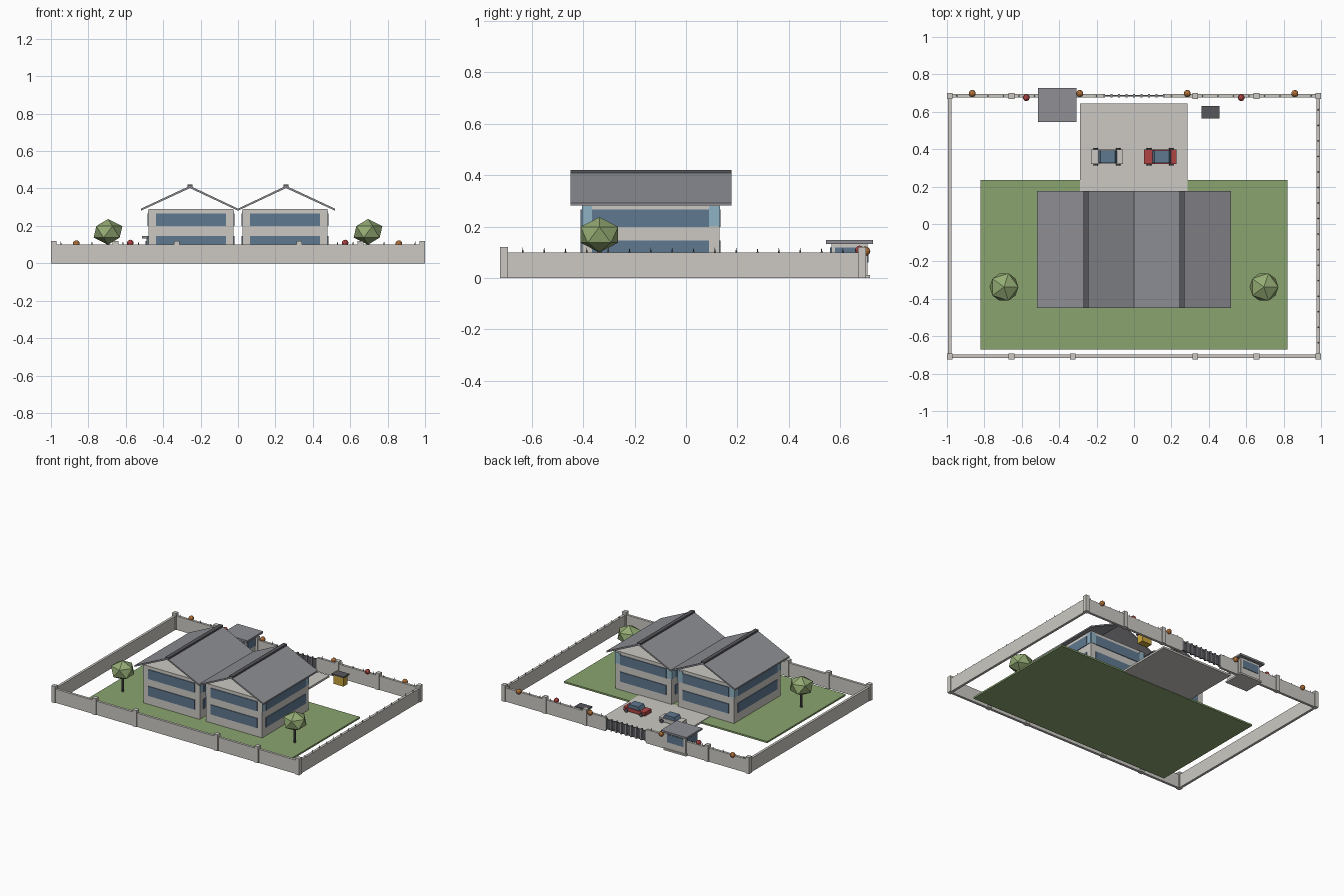
import bpy, math

if "Cube" in bpy.data.objects:
    bpy.data.objects.remove(bpy.data.objects["Cube"])

def lin(h):
    out = []
    for i in (0, 2, 4):
        c = int(h[i:i + 2], 16) / 255
        out.append(c / 12.92 if c <= 0.04045 else ((c + 0.055) / 1.055) ** 2.4)
    return (*out, 1)

COLOURS = dict(plaster="CCC9C3", roof_grey="8E8F95", dark_grey="57575C", grass="8AA56F",
               leaf="94AB74", glass="5F7890", pale_glass="8FB2C4", red="B04444",
               orange="B8753C", yellow="C9A63C")
MATS = {}
for n, h in COLOURS.items():
    MATS[n] = bpy.data.materials.new(n)
    MATS[n].diffuse_color = lin(h)

def finish(name, mat):
    o = bpy.context.object
    o.name = name
    o.data.materials.append(MATS[mat])
    return o

def box(name, mat, x, y, z):
    """Box from (min, max) pairs."""
    bpy.ops.mesh.primitive_cube_add(size=1, location=[(a + b) / 2 for a, b in (x, y, z)])
    o = finish(name, mat)
    o.scale = [b - a for a, b in (x, y, z)]
    return o

def prism(name, mat, profile, y0, y1):
    """Extrude an x-z profile along y."""
    n = len(profile)
    verts = [(x, y, z) for y in (y0, y1) for x, z in profile]
    faces = [list(range(n)), list(range(2 * n - 1, n - 1, -1))]
    faces += [[i, i + n, (i + 1) % n + n, (i + 1) % n] for i in range(n)]
    me = bpy.data.meshes.new(name)
    me.from_pydata(verts, [], faces)
    o = bpy.data.objects.new(name, me)
    bpy.context.collection.objects.link(o)
    me.materials.append(MATS[mat])
    return o

def ball(name, mat, loc, r, sz=1.0, sub=1):
    bpy.ops.mesh.primitive_ico_sphere_add(subdivisions=sub, radius=r, location=loc)
    o = finish(name, mat)
    o.scale.z = sz
    return o

def rod(name, mat, loc, r, h, top=None, rot=(0, 0, 0), sides=8):
    bpy.ops.mesh.primitive_cone_add(vertices=sides, radius1=r, radius2=r if top is None else top,
                                    depth=h, location=loc, rotation=rot)
    return finish(name, mat)

# Ground
box("lawn", "grass", (-.82, .82), (-.67, .235), (0, .012))
box("driveway", "plaster", (-.288, .286), (.12, .645), (.002, .016))

# Perimeter walls and posts
FY, BY, SX, T = -.708, .685, .985, .009
box("front_wall", "plaster", (-SX, SX), (FY - T, FY + T), (0, .1))
for s, side in ((-1, "left"), (1, "right")):
    box(side + "_wall", "plaster", (s * SX - T, s * SX + T), (FY, BY), (0, .1))
    box(side + "_back_wall", "plaster", sorted((s * .165, s * SX)), (BY - T, BY + T), (0, .1))
    for px in (.328, .655, SX):
        for py in (FY, BY):
            box("wall_post", "plaster", (s * px - .015, s * px + .015),
                (py - .016, py + .016), (0, .12))

# Spikes on the right and back walls
for i in range(16):
    rod("wall_spike", "dark_grey", (SX, -.635 + i * .083, .109), .004, .02, 0, sides=5)
for i in range(10):
    for s in (-1, 1):
        rod("wall_spike", "dark_grey", (s * (.2 + i * .083), BY, .109), .004, .02, 0, sides=5)

# Sliding gate with slats
for z in (.02, .08):
    box("gate_rail", "dark_grey", (-.165, .162), (BY - .004, BY + .004), (z - .006, z + .006))
box("gate_panel", "dark_grey", (-.163, .16), (BY - .003, BY + .003), (.015, .085))
for i in range(9):
    x = -.16 + i * .04
    box("gate_slat", "roof_grey", (x - .005, x + .005), (BY - .009, BY + .009), (.01, .092))

# Twin houses
HY0, HY1, P = -.405, .13, .005
for s, side in ((-1, "left"), (1, "right")):
    x0, x1 = sorted((s * .025, s * .479))
    box(side + "_house", "plaster", (x0, x1), (HY0, HY1), (.002, .29))
    for z in ((.075, .145), (.198, .267)):
        box("front_window", "glass", (x0 + .04, x1 - .04), (HY0 - P, HY0), z)
        box("back_window", "glass", (x0 + .04, x1 - .04), (HY1, HY1 + P), z)
        box("side_window", "glass", (x0 - P, x0), (HY0 + .04, HY1 - .04), z)
        box("side_window", "glass", (x1, x1 + P), (HY0 + .04, HY1 - .04), z)
    # Pale corner glass on the upper floor
    for x in (x0, x1):
        for y in ((HY0, HY0 + .04), (HY1 - .04, HY1)):
            box("corner_glass", "pale_glass", (x - .003, x + .003), y, (.2, .28))
    for x in ((x0, x0 + .04), (x1 - .04, x1)):
        box("corner_glass", "pale_glass", x, (HY1, HY1 + .003), (.2, .28))
    # Open gable roof and ridge cap
    c, e0, e1 = s * .257, s * .257 - .262, s * .257 + .262
    if s < 0:
        e1 = 0
    else:
        e0 = 0
    prism(side + "_roof", "roof_grey", [(e0, .292), (c, .414), (e1, .292),
          (e1, .281), (c, .402), (e0, .281)], -.45, .177)
    box(side + "_ridge_cap", "dark_grey", (c - .014, c + .014), (-.45, .177), (.406, .42))

# Trees
for s in (-1, 1):
    rod("tree_trunk", "dark_grey", (s * .695, -.337, .065), .009, .12)
    ball("tree_crown", "leaf", (s * .695, -.337, .168), .086, .8)

# Guard house
box("guard_base", "plaster", (-.5, -.32), (.56, .715), (0, .012))
box("guard_house", "plaster", (-.49, -.33), (.565, .705), (.01, .134))
for z in ((.06, .118),):
    box("guard_window", "glass", (-.475, -.345), (.561, .709), z)
    box("guard_window", "glass", (-.494, -.326), (.58, .69), z)
box("guard_roof", "roof_grey", (-.513, -.307), (.545, .728), (.133, .147))

# Utility box
box("utility_box", "yellow", (.37, .45), (.572, .622), (.005, .07))
box("utility_box_lid", "dark_grey", (.36, .457), (.565, .63), (.07, .079))

# Parked cars
def car(name, mat, x, shift):
    y = .36
    box(name + "_body", mat, (x - .086, x + .086), (y - .038, y + .038), (.024, .05))
    cx = x + shift
    prism(name + "_cabin", "glass", [(cx - .05, .05), (cx + .05, .05), (cx + .038, .075),
          (cx - .038, .075)], y - .033, y + .033)
    for dx in (-.06, .06):
        for dy in (-.04, .04):
            rod(name + "_wheel", "dark_grey", (x + dx, y + dy, .029), .013, .014,
                rot=(math.pi / 2, 0, 0), sides=10)

car("white_car", "plaster", -.145, .005)
car("red_car", "red", .14, .008)

# Flower clusters along the back wall
for x in (-.865, -.29, .285, .86):
    ball("orange_flowers", "orange", (x, .698, .104), .019, sub=2)
for x in (-.576, .573):
    ball("red_flowers", "red", (x, .675, .108), .018, sub=2)

# Consistent outward normals on every part
for o in bpy.data.objects:
    bpy.context.view_layer.objects.active = o
    bpy.ops.object.mode_set(mode='EDIT')
    bpy.ops.mesh.select_all(action='SELECT')
    bpy.ops.mesh.normals_make_consistent(inside=False)
    bpy.ops.object.mode_set(mode='OBJECT')

for m in bpy.data.materials:
    if m.users and not m.is_grease_pencil:
        m.use_nodes = True
        m.node_tree.nodes["Principled BSDF"].inputs["Base Color"].default_value = m.diffuse_color
